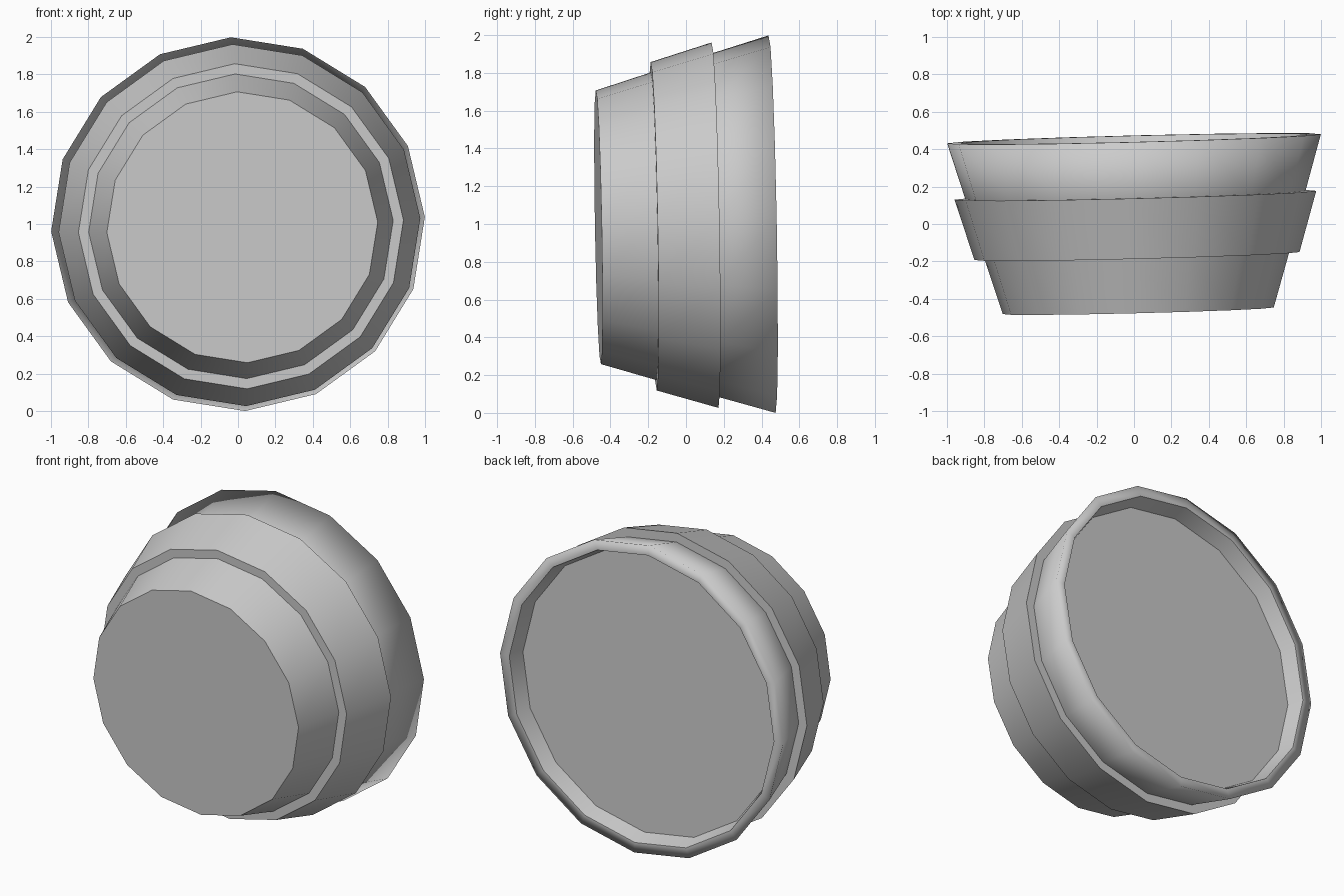
import bpy, bmesh, math
from mathutils import Matrix, Vector

cube = bpy.data.objects.get("Cube")
if cube:
    bpy.data.objects.remove(cube, do_unlink=True)

SIDES = 16

grey = bpy.data.materials.new("light_grey")
grey.use_nodes = True
colour = (0.6, 0.6, 0.6, 1)
grey.diffuse_color = colour
grey.node_tree.nodes["Principled BSDF"].inputs["Base Color"].default_value = colour

# Frame of the slightly tilted cup: u and v span each ring, axis runs front to back
axis = Vector((-0.025, 1, 0.018)).normalized()
v = (Vector((0, 0, 1)) - axis * axis.z).normalized()
u = v.cross(axis) * -1
centre = Vector((0.008, 0, 0.994))

# Profile: distance along the axis, radius, sharp ring edge
profile = [
    (-0.46, 0.725, True),    # front cap
    (-0.167, 0.815, True),   # base section
    (-0.167, 0.87, True),    # step out to the band
    (0.158, 0.968, True),    # band
    (0.158, 0.91, True),     # step in to the flared section
    (0.46, 1.0, False),      # outer rim, softly shaded
    (0.46, 0.935, True),     # inner rim
    (0.36, 0.905, True),     # recessed back disc
]


def lathe(name, profile):
    bm = bmesh.new()
    rings = []
    for along, radius, _ in profile:
        ring = []
        for i in range(SIDES):
            a = math.radians(92.2) + math.tau * i / SIDES
            offset = u * math.cos(a) + v * math.sin(a)
            ring.append(bm.verts.new(centre + axis * along + offset * radius))
        rings.append(ring)
    for lower, upper in zip(rings, rings[1:]):
        for i in range(SIDES):
            j = (i + 1) % SIDES
            bm.faces.new((lower[i], lower[j], upper[j], upper[i]))
    bm.faces.new(rings[0])
    bm.faces.new(rings[-1])
    bmesh.ops.recalc_face_normals(bm, faces=bm.faces)
    for f in bm.faces:
        f.smooth = True
    for ring, (_, _, sharp) in zip(rings, profile):
        for i in range(SIDES):
            edge = bm.edges.get((ring[i], ring[(i + 1) % SIDES]))
            edge.smooth = not sharp
    mesh = bpy.data.meshes.new(name)
    bm.to_mesh(mesh)
    bm.free()
    mesh.materials.append(grey)
    obj = bpy.data.objects.new(name, mesh)
    bpy.context.collection.objects.link(obj)
    return obj


cup = lathe("stepped_cup", profile)

# Rest the cup on the ground and centre it
pts = [p.co for p in cup.data.vertices]
low = [min(p[k] for p in pts) for k in range(3)]
high = [max(p[k] for p in pts) for k in range(3)]
cup.data.transform(Matrix.Translation((
    -(low[0] + high[0]) / 2, -(low[1] + high[1]) / 2, -low[2])))
